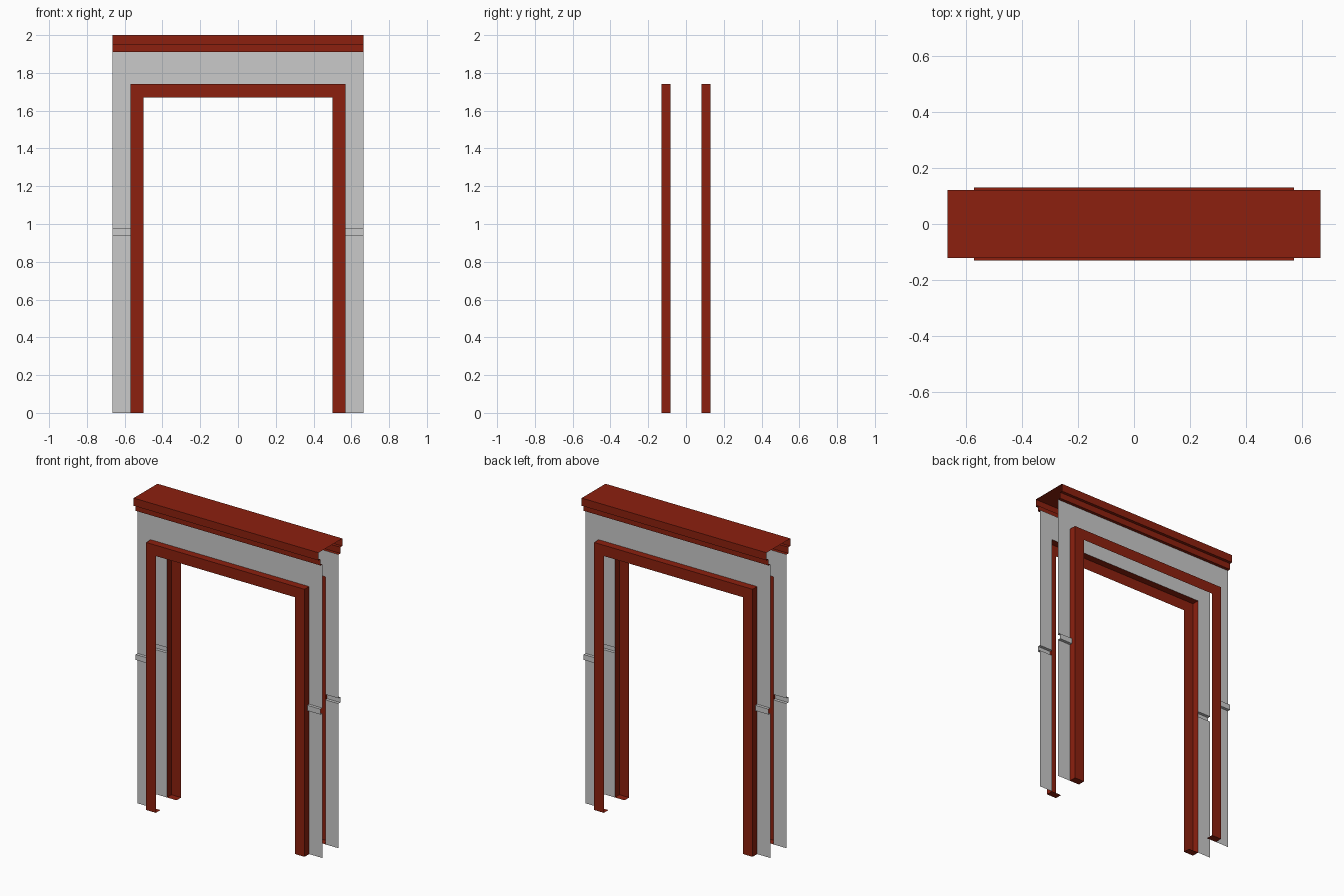
import bpy

cube = bpy.data.objects.get("Cube")
if cube:
    bpy.data.objects.remove(cube, do_unlink=True)


def material(name, rgb):
    mat = bpy.data.materials.new(name)
    mat.use_nodes = True
    mat.diffuse_color = (*rgb, 1)
    mat.node_tree.nodes["Principled BSDF"].inputs["Base Color"].default_value = (*rgb, 1)
    return mat


RED = material("brick red", (0.262, 0.0145, 0.0045))
GREY = material("light grey", (0.585, 0.585, 0.585))

# Main dimensions: half width, frame outer and inner edges, depths and heights
W, OUT, INN = 0.665, 0.57, 0.50
WALL_Y, FRAME_Y, CAP_Y, STEP_Y, BAR_Y = -0.083, -0.13, -0.122, -0.103, -0.102
FRAME_TOP, DOOR_TOP, WALL_TOP = 1.74, 1.67, 1.91


def shell(name, quads, mat):
    """Open sheet made of quads for one quarter, mirrored to both sides and the back."""
    verts = [p for q in quads for p in q]
    faces = [range(i, i + 4) for i in range(0, len(verts), 4)]
    mesh = bpy.data.meshes.new(name)
    mesh.from_pydata(verts, [], [tuple(f) for f in faces])
    mesh.materials.append(mat)
    obj = bpy.data.objects.new(name, mesh)
    bpy.context.collection.objects.link(obj)
    mirror = obj.modifiers.new("mirror", "MIRROR")
    mirror.use_axis = (True, True, False)
    mirror.merge_threshold = 0.0005
    weld = obj.modifiers.new("weld", "WELD")
    weld.merge_threshold = 0.0005
    return obj


def sweep(profile, x0, x1):
    """Quads of a (y, z) profile drawn along x, facing outward when the path rises."""
    return [[(x0, *a), (x1, *a), (x1, *b), (x0, *b)]
            for a, b in zip(profile, profile[1:])]


# Side walls with a small raised bar across them
shell("side_walls", sweep([(WALL_Y, 0), (WALL_Y, 0.94), (BAR_Y, 0.94), (BAR_Y, 0.975),
                           (WALL_Y, 0.975), (WALL_Y, FRAME_TOP), (WALL_Y, WALL_TOP)],
                          OUT, W), GREY)

# Wall above the opening
shell("lintel_wall", sweep([(WALL_Y, FRAME_TOP), (WALL_Y, WALL_TOP)], 0, OUT), GREY)

# Stepped cap, open at the ends and underneath
shell("top_cap", sweep([(WALL_Y, WALL_TOP), (STEP_Y, WALL_TOP), (STEP_Y, 1.95),
                        (CAP_Y, 1.95), (CAP_Y, 2), (0, 2)], 0, W), RED)

# Door frame: face, top and foot, open toward the passage
frame = sweep([(FRAME_Y, DOOR_TOP), (FRAME_Y, FRAME_TOP), (WALL_Y, FRAME_TOP)], 0, INN)
frame += sweep([(WALL_Y, 0), (FRAME_Y, 0), (FRAME_Y, DOOR_TOP),
                (FRAME_Y, FRAME_TOP), (WALL_Y, FRAME_TOP)], INN, OUT)
# Outer sides of the frame
frame += [[(OUT, FRAME_Y, a), (OUT, WALL_Y, a), (OUT, WALL_Y, b), (OUT, FRAME_Y, b)]
          for a, b in ((0, DOOR_TOP), (DOOR_TOP, FRAME_TOP))]
shell("door_frame", frame, RED)
